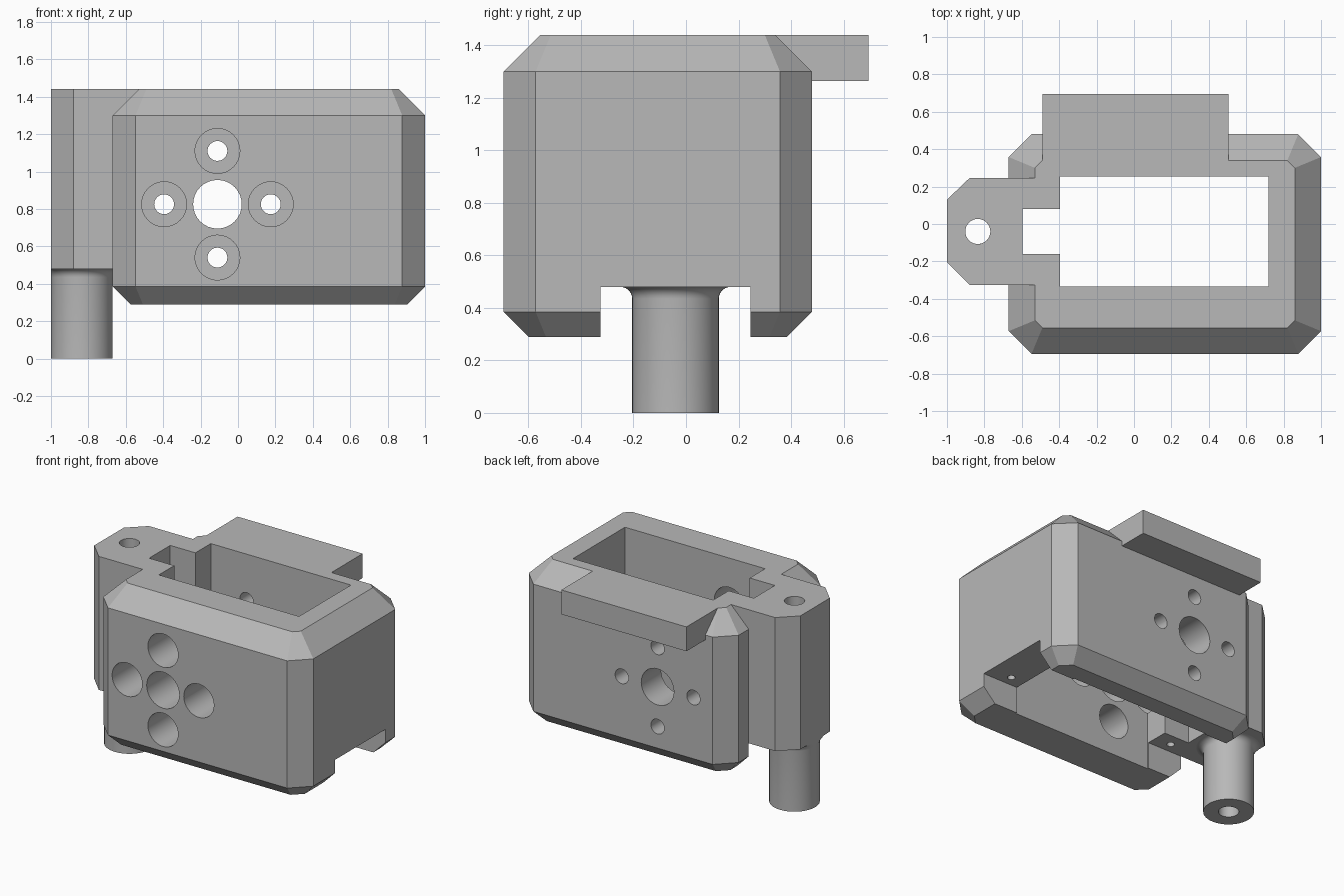
import bpy, bmesh
from math import pi, sin, cos, radians

cube = bpy.data.objects.get("Cube")
if cube:
    bpy.data.objects.remove(cube, do_unlink=True)

grey = bpy.data.materials.new("plain_grey")
grey.use_nodes = True
COLOUR = (0.48, 0.48, 0.48, 1)
grey.diffuse_color = COLOUR
grey.node_tree.nodes["Principled BSDF"].inputs["Base Color"].default_value = COLOUR


def make(name, bm):
    bmesh.ops.recalc_face_normals(bm, faces=bm.faces)
    mesh = bpy.data.meshes.new(name)
    bm.to_mesh(mesh)
    bm.free()
    mesh.materials.append(grey)
    ob = bpy.data.objects.new(name, mesh)
    bpy.context.collection.objects.link(ob)
    return ob


def loft(name, rings):
    """Closed solid through equal-length rings of points."""
    bm = bmesh.new()
    loops = [[bm.verts.new(p) for p in ring] for ring in rings]
    n = len(loops[0])
    for a, b in zip(loops, loops[1:]):
        for i in range(n):
            j = (i + 1) % n
            bm.faces.new((a[i], a[j], b[j], b[i]))
    bm.faces.new(loops[0][::-1])
    bm.faces.new(loops[-1])
    return make(name, bm)


def box(name, x, y, z):
    return loft(name, [[(x[0], y[0], h), (x[1], y[0], h), (x[1], y[1], h), (x[0], y[1], h)] for h in z])


def rod(name, r, centre, span, axis, n=32):
    """Cylinder along y or z; centre holds the other two coordinates."""
    rings = []
    for h in span:
        ring = []
        for i in range(n):
            u = centre[0] + r * cos(2 * pi * i / n)
            v = centre[1] + r * sin(2 * pi * i / n)
            ring.append((u, h, v) if axis == "y" else (u, v, h))
        rings.append(ring)
    return loft(name, rings)


def combine(target, tool, operation):
    mod = target.modifiers.new("combine", "BOOLEAN")
    mod.operation = operation
    mod.solver = "EXACT"
    mod.object = tool
    bpy.context.view_layer.objects.active = target
    bpy.ops.object.modifier_apply(modifier=mod.name)
    bpy.data.objects.remove(tool, do_unlink=True)


def smooth(ob):
    bpy.ops.object.select_all(action="DESELECT")
    ob.select_set(True)
    bpy.context.view_layer.objects.active = ob
    bpy.ops.object.shade_smooth_by_angle(angle=radians(30))


def octagon(inset, z):
    """Body outline with cut corners, offset inwards by inset."""
    x0, x1, y0, y1 = -0.67 + inset, 1.0 - inset, -0.695 + inset, 0.48 - inset
    c = 0.122 - inset * (2 - 2 ** 0.5)
    return [(x0 + c, y0, z), (x1 - c, y0, z), (x1, y0 + c, z), (x1, y1 - c, z),
            (x1 - c, y1, z), (x0 + c, y1, z), (x0, y1 - c, z), (x0, y0 + c, z)]


TOP, UNDER = 1.44, 0.48
PY = (-0.325, 0.245)      # width shared by arm and underside slot
PX, PYC = -0.835, -0.04   # pivot axis

# Chamfered main housing with the underside slot
housing = loft("housing", [octagon(0.095, 0.29), octagon(0, 0.385), octagon(0, 1.30), octagon(0.14, TOP)])
combine(housing, box("slot", (-2, 2), PY, (0, UNDER)), "DIFFERENCE")

# Side arm and rear ledge
arm = [(-1, -0.205), (-0.88, PY[0]), (-0.45, PY[0]), (-0.45, PY[1]), (-0.88, PY[1]), (-1, 0.13)]
combine(housing, loft("arm", [[(x, y, z) for x, y in arm] for z in (UNDER, TOP)]), "UNION")
combine(housing, box("rear_ledge", (-0.49, 0.505), (0.28, 0.695), (1.265, TOP)), "UNION")

# Central cavity and cable notch
combine(housing, box("cavity", (-0.395, 0.72), (-0.335, 0.255), (-1, 2)), "DIFFERENCE")
combine(housing, box("notch", (-0.595, -0.3), (-0.16, 0.08), (-1, 2)), "DIFFERENCE")

# Shaft hole, with four access holes in front and screw holes behind
HX, HZ, D = -0.11, 0.825, 0.285
combine(housing, rod("shaft_hole", 0.13, (HX, HZ), (-1, 1), "y"), "DIFFERENCE")
for dx, dz in ((D, 0), (-D, 0), (0, D), (0, -D)):
    spot = (HX + dx, HZ + dz)
    combine(housing, rod("access_hole", 0.12, spot, (-1, 0.25), "y"), "DIFFERENCE")
    combine(housing, rod("screw_hole", 0.053, spot, (0.2, 1), "y"), "DIFFERENCE")

# Blind mounting holes in the slot ceiling
for x in (-0.52, 0.83):
    for y in (-0.25, 0.17):
        combine(housing, rod("mount_hole", 0.026, (x, y), (0.4, 0.66), "z", 16), "DIFFERENCE")

# Pivot bore through the arm
combine(housing, rod("pivot_bore", 0.067, (PX, PYC), (0.3, 2), "z"), "DIFFERENCE")
smooth(housing)

# Hollow pivot post, flared where it meets the arm
R, F, N = 0.165, 0.045, 48
profile = [(0.067, UNDER), (0.067, 0), (R, 0)]
profile += [(R + F - F * cos(a), UNDER - F + F * sin(a)) for a in [pi / 2 * k / 6 for k in range(7)]]
bm = bmesh.new()
rings = [[bm.verts.new((max(PX + r * cos(2 * pi * i / N), -1), PYC + r * sin(2 * pi * i / N), z))
          for i in range(N)] for r, z in profile]
for a, b in zip(rings, rings[1:]):
    for i in range(N):
        j = (i + 1) % N
        bm.faces.new((a[i], a[j], b[j], b[i]))
post = make("pivot_post", bm)
# Open tube: make sure the outside faces outwards
outer = max(post.data.polygons, key=lambda p: p.center.x if 0.1 < p.center.z < 0.4 else -9)
if outer.normal.x < 0:
    post.data.flip_normals()
smooth(post)
